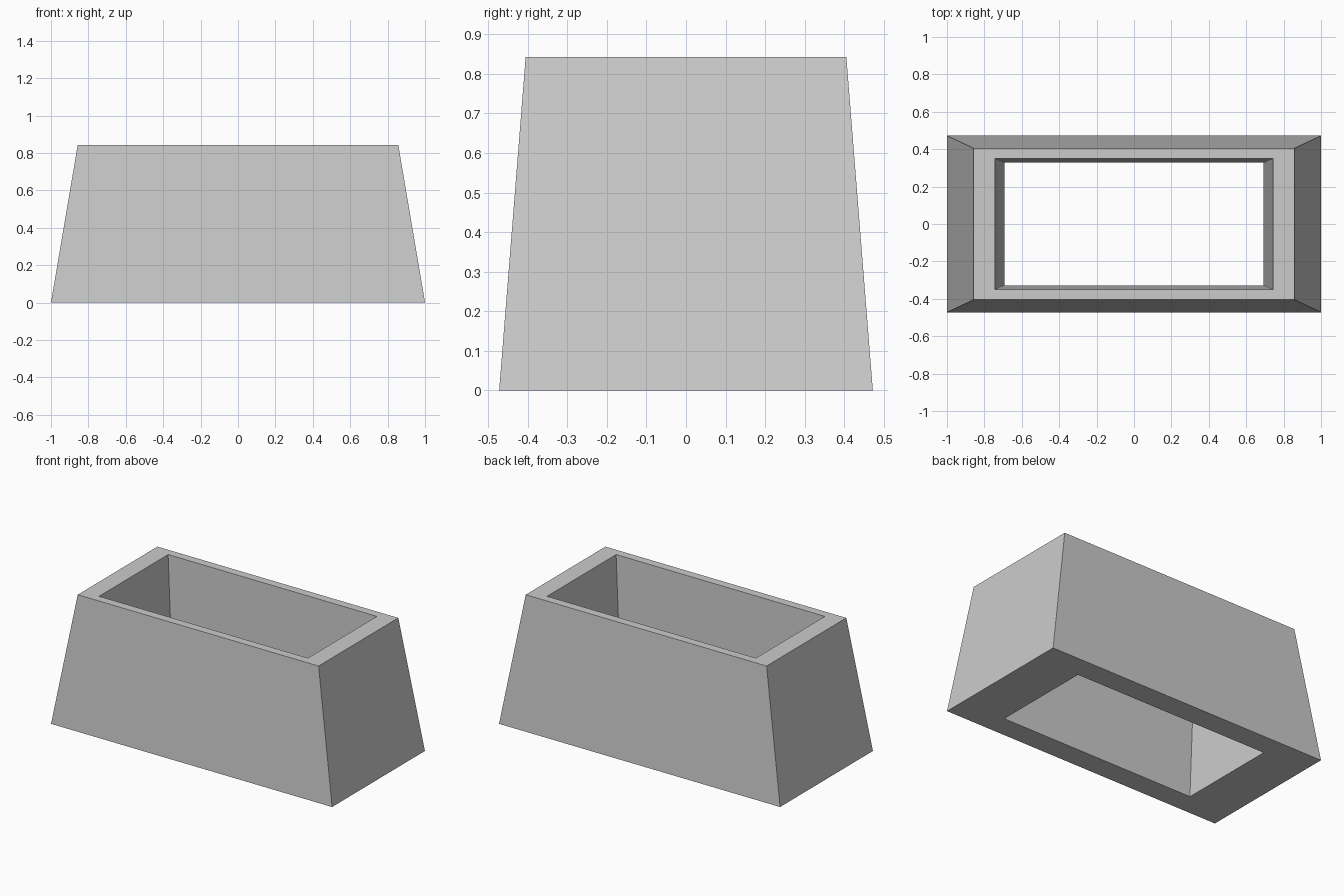
import bpy
import bmesh

cube = bpy.data.objects.get("Cube")
if cube:
    bpy.data.objects.remove(cube, do_unlink=True)

HEIGHT = 0.843

# Plain grey stone
stone = bpy.data.materials.new("grey_stone")
stone.use_nodes = True
colour = (0.6, 0.6, 0.6, 1)
stone.diffuse_color = colour
stone.node_tree.nodes["Principled BSDF"].inputs["Base Color"].default_value = colour

bm = bmesh.new()


def ring(half_x, half_y, z):
    """Rectangular loop of four corners."""
    corners = ((-1, -1), (1, -1), (1, 1), (-1, 1))
    return [bm.verts.new((sx * half_x, sy * half_y, z)) for sx, sy in corners]


# Tapered outer wall, flat rim, tapered open shaft, flat underside
rings = [
    ring(1.0, 0.472, 0),
    ring(0.857, 0.405, HEIGHT),
    ring(0.743, 0.351, HEIGHT),
    ring(0.693, 0.328, 0),
]
for i, a in enumerate(rings):
    b = rings[(i + 1) % len(rings)]
    for j in range(4):
        k = (j + 1) % 4
        bm.faces.new((a[j], a[k], b[k], b[j]))
bmesh.ops.recalc_face_normals(bm, faces=bm.faces)

mesh = bpy.data.meshes.new("tapered_planter")
bm.to_mesh(mesh)
bm.free()
mesh.materials.append(stone)
planter = bpy.data.objects.new("tapered_planter", mesh)
bpy.context.collection.objects.link(planter)
